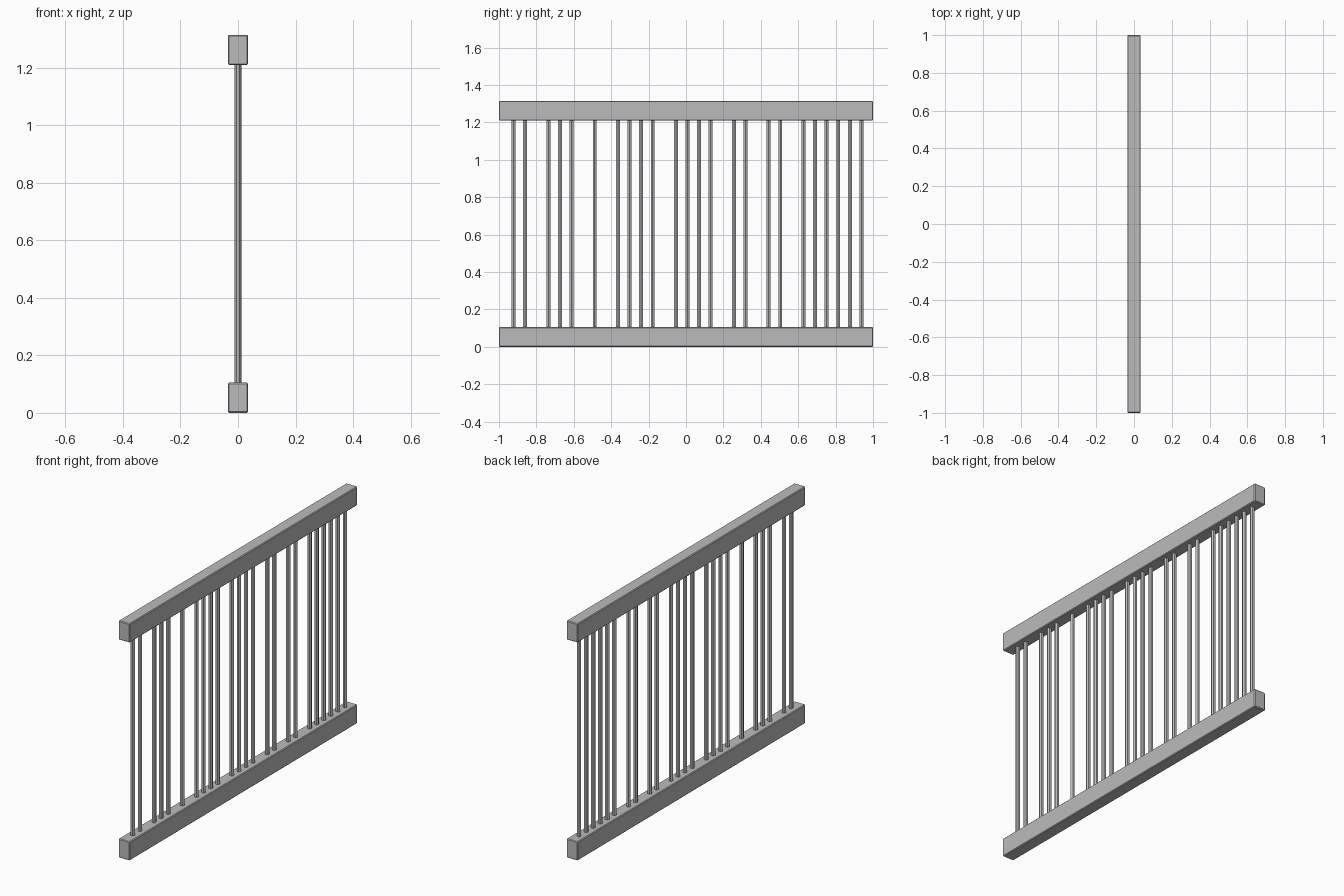
import bpy
from mathutils import Matrix
import bmesh

if "Cube" in bpy.data.objects:
    bpy.data.objects.remove(bpy.data.objects["Cube"], do_unlink=True)

# Single painted metal colour
GREY = (0.5, 0.5, 0.5, 1.0)
metal = bpy.data.materials.new("grey metal")
metal.use_nodes = True
metal.diffuse_color = GREY
metal.node_tree.nodes["Principled BSDF"].inputs["Base Color"].default_value = GREY

HEIGHT, RAIL_H, RAIL_W = 1.315, 0.105, 0.07
BAR_R, FIRST_BAR, STEP, SLOTS = 0.012, -0.922, 0.062, 31
GAPS = {2, 6, 8, 13, 18, 21, 24}  # slots whose bar is missing


def add_object(name, bm):
    mesh = bpy.data.meshes.new(name)
    bm.to_mesh(mesh)
    bm.free()
    mesh.materials.append(metal)
    obj = bpy.data.objects.new(name, mesh)
    bpy.context.collection.objects.link(obj)
    return obj


def add_rail(name, z):
    bm = bmesh.new()
    bmesh.ops.create_cube(bm, size=1, matrix=Matrix.Translation((0, 0, z))
                          @ Matrix.Diagonal((RAIL_W, 2, RAIL_H, 1)))
    bevel = add_object(name, bm).modifiers.new("soft edges", "BEVEL")
    bevel.width = 0.004
    bevel.segments = 1


def add_bar(name, y):
    # Hexagonal bar with a corner towards each side, ending inside the rails
    bm = bmesh.new()
    turn = Matrix.Rotation(1.5707963, 4, "Z")
    bmesh.ops.create_cone(bm, cap_ends=True, segments=6, radius1=BAR_R, radius2=BAR_R,
                          depth=HEIGHT - 2 * RAIL_H + 0.02,
                          matrix=Matrix.Translation((0, y, HEIGHT / 2)) @ turn)
    add_object(name, bm)


# Rails
add_rail("bottom_rail", RAIL_H / 2)
add_rail("top_rail", HEIGHT - RAIL_H / 2)

# Upright bars
for slot in range(SLOTS):
    if slot not in GAPS:
        add_bar(f"bar_{slot + 1}", FIRST_BAR + slot * STEP)
